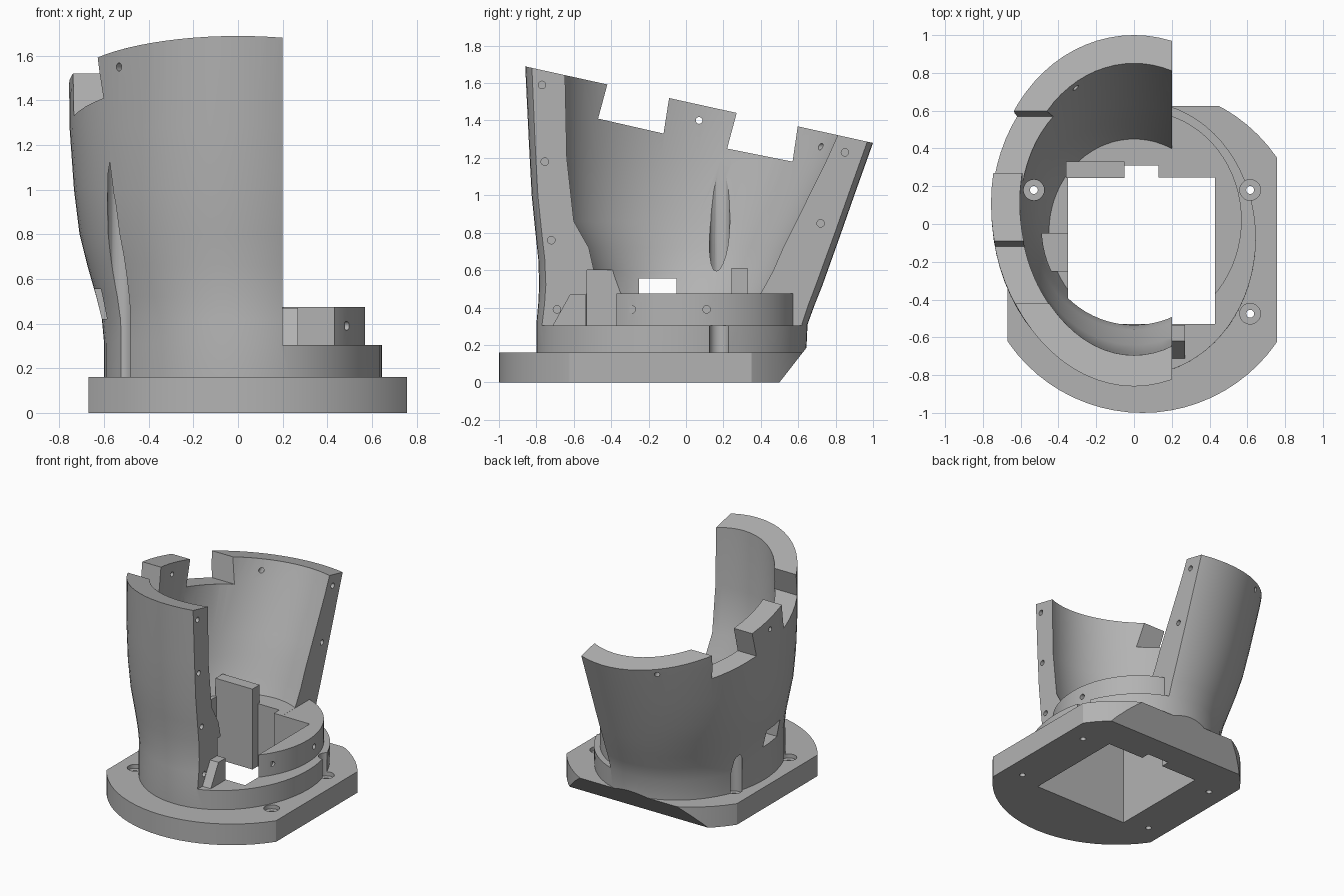
import bpy, bmesh, math
from mathutils import Vector

if "Cube" in bpy.data.objects:
    bpy.data.objects.remove(bpy.data.objects["Cube"], do_unlink=True)

grey = bpy.data.materials.new("plain grey")
grey.use_nodes = True
colour = (0.45, 0.45, 0.45, 1)
grey.diffuse_color = colour
grey.node_tree.nodes["Principled BSDF"].inputs["Base Color"].default_value = colour
SEG = 72


def finish(bm, name):
    bmesh.ops.recalc_face_normals(bm, faces=bm.faces)
    mesh = bpy.data.meshes.new(name)
    bm.to_mesh(mesh)
    bm.free()
    mesh.materials.append(grey)
    ob = bpy.data.objects.new(name, mesh)
    bpy.context.scene.collection.objects.link(ob)
    return ob


def skin(rings, name):
    """Close a stack of equal-length point loops into a solid."""
    bm = bmesh.new()
    loops = [[bm.verts.new(p) for p in ring] for ring in rings]
    n = len(loops[0])
    for a, b in zip(loops, loops[1:]):
        for i in range(n):
            j = (i + 1) % n
            bm.faces.new((a[i], a[j], b[j], b[i]))
    bm.faces.new(loops[0][::-1])
    bm.faces.new(loops[-1])
    return finish(bm, name)


def prism(points, lo, hi, name, axis="z"):
    put = (lambda p, t: (t, *p)) if axis == "x" else (lambda p, t: (*p, t))
    return skin([[put(p, t) for p in points] for t in (lo, hi)], name)


def box(x0, x1, y0, y1, z0, z1, name):
    return prism([(x0, y0), (x1, y0), (x1, y1), (x0, y1)], z0, z1, name)


def oval(x0, x1, y0, y1):
    cx, cy, rx, ry = (x0 + x1) / 2, (y0 + y1) / 2, (x1 - x0) / 2, (y1 - y0) / 2
    return [(cx + rx * math.cos(a), cy + ry * math.sin(a))
            for a in (math.tau * i / SEG for i in range(SEG))]


def loft(sections, name):
    """Sections are (z, left, right, front, back)."""
    return skin([[(x, y, s[0]) for x, y in oval(*s[1:])] for s in sections], name)


def rod(start, direction, length, radius, name):
    start, d = Vector(start), Vector(direction).normalized()
    bm = bmesh.new()
    bmesh.ops.create_cone(bm, cap_ends=True, segments=20, radius1=radius,
                          radius2=radius, depth=length)
    bm.transform(d.to_track_quat("Z", "Y").to_matrix().to_4x4())
    bmesh.ops.translate(bm, verts=bm.verts, vec=start + d * length / 2)
    return finish(bm, name)


def combine(target, tool, operation="DIFFERENCE"):
    mod = target.modifiers.new("join", "BOOLEAN")
    mod.operation, mod.solver, mod.object = operation, "EXACT", tool
    bpy.context.view_layer.objects.active = target
    bpy.ops.object.modifier_apply(modifier=mod.name)
    bpy.data.objects.remove(tool, do_unlink=True)


# Flaring outer wall
housing = loft([
    (0.10, -0.60, 0.645, -0.80, 0.64),
    (0.31, -0.60, 0.645, -0.80, 0.65),
    (0.42, -0.61, 0.64, -0.79, 0.69),
    (0.52, -0.635, 0.65, -0.785, 0.73),
    (0.66, -0.675, 0.68, -0.79, 0.78),
    (0.80, -0.71, 0.71, -0.805, 0.83),
    (1.00, -0.735, 0.735, -0.825, 0.90),
    (1.28, -0.755, 0.755, -0.84, 1.0),
    (1.80, -0.76, 0.76, -0.865, 1.18)], "housing")

# Sloping rim and open side
combine(housing, prism([(-1.5, 1.83), (1.5, 1.17), (1.5, 2.5), (-1.5, 2.5)],
                       -2, 2, "rim_cutter", "x"))
combine(housing, box(0.2, 2, -2, 2, 0.305, 3, "side_cutter"))

# Low collar around the open side
combine(housing, prism(oval(-0.5, 0.57, -0.56, 0.60), 0.2, 0.474, "collar"), "UNION")

# Hollow interior
combine(housing, loft([
    (0.475, -0.45, 0.45, -0.53, 0.45),
    (0.60, -0.51, 0.51, -0.535, 0.51),
    (0.72, -0.54, 0.54, -0.56, 0.56),
    (0.86, -0.57, 0.57, -0.64, 0.63),
    (1.20, -0.60, 0.60, -0.68, 0.80),
    (1.80, -0.61, 0.61, -0.70, 1.07)], "cavity_cutter"))

# Round base plate with two straight sides
ox, oy, r = 0.045, -0.137, 0.863
plate = prism(oval(ox - r, ox + r, oy - r, oy + r), 0, 0.16, "base_plate")
combine(plate, box(0.757, 2, -2, 2, -1, 1, "flat_cutter"))
combine(plate, box(-2, -0.67, -2, 2, -1, 1, "flat_cutter"))
combine(housing, plate, "UNION")

# Sloped underside at the back
combine(housing, prism([(0.422, -0.1), (1.5, -0.1), (1.5, 0.25), (0.695, 0.25)],
                       -2, 2, "chamfer_cutter", "x"))

# Square opening with a back notch, and a window in the side wall
combine(housing, box(-0.35, 0.43, -0.53, 0.245, -0.2, 0.6, "opening_cutter"))
combine(housing, box(-0.05, 0.13, 0.1, 0.31, -0.2, 0.6, "notch_cutter"))
combine(housing, box(-1, -0.3, -0.25, -0.05, 0.42, 0.555, "window_cutter"))

# Upright tab behind the opening and boss beside the open edge
combine(housing, box(-0.36, -0.05, 0.244, 0.33, 0.25, 0.61, "upright_tab"), "UNION")
combine(housing, prism([(-0.72, 0.29), (-0.535, 0.29), (-0.535, 0.47), (-0.62, 0.47)],
                       0.15, 0.27, "edge_boss", "x"), "UNION")

# Two gaps in the rim
for gap in ([(-0.47, 1.41), (-0.12, 1.33), (-0.07, 1.65), (-0.405, 1.65)],
            [(0.22, 1.25), (0.57, 1.18), (0.616, 1.5), (0.287, 1.5)]):
    combine(housing, prism(gap, -1, -0.1, "gap_cutter", "x"))

# Mounting screws with tall clearance grooves
for x in (-0.53, 0.615):
    for y in (-0.475, 0.18):
        combine(housing, rod((x, y, 0.13), (0, 0, 1), 1.05, 0.055, "groove_cutter"))
        combine(housing, rod((x, y, -0.1), (0, 0, 1), 0.4, 0.021, "screw_cutter"))

# Pin holes in the cut edges
for y, z in ((-0.77, 1.59), (-0.755, 1.18), (-0.72, 0.76), (-0.69, 0.39),
             (0.85, 1.23), (0.72, 0.85)):
    combine(housing, rod((0.3, y, z), (-1, 0, 0), 0.25, 0.02, "pin_cutter"))

# Pin holes in the collar
for y in (-0.29, 0.11):
    combine(housing, rod((0.75, y, 0.39), (-1, 0, 0), 0.27, 0.02, "pin_cutter"))

# Holes through the upper wall
for spot, way in (((-0.45, -0.45, 1.55), (-0.7, -1, 0)),
                  ((-0.5, 0.07, 1.4), (-1, 0, 0)),
                  ((-0.28, 0.65, 1.26), (-0.4, 1, 0))):
    combine(housing, rod(spot, way, 0.5, 0.018, "wall_hole_cutter"))

bpy.ops.object.select_all(action="DESELECT")
housing.select_set(True)
bpy.context.view_layer.objects.active = housing
bpy.ops.object.shade_smooth_by_angle(angle=math.radians(25))
